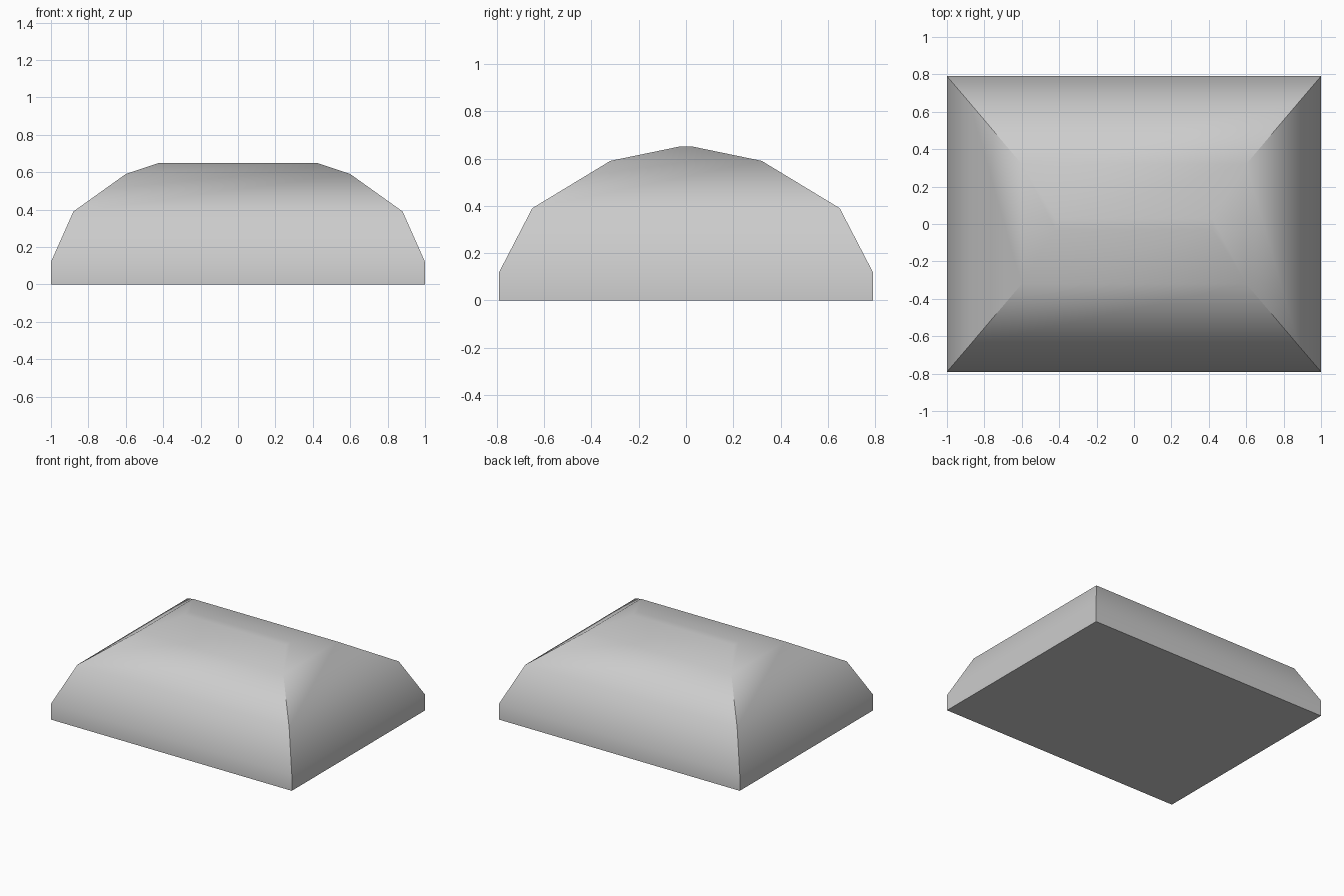
import bpy, bmesh, math

cube = bpy.data.objects.get("Cube")
if cube:
    bpy.data.objects.remove(cube, do_unlink=True)

# Single grey material
grey = bpy.data.materials.new("light grey")
grey.use_nodes = True
colour = (0.6, 0.6, 0.6, 1)
grey.diffuse_color = colour
grey.node_tree.nodes["Principled BSDF"].inputs["Base Color"].default_value = colour

# Half width, half depth and height of each rectangular ring, bottom to top
RINGS = [(1, 0.79, 0), (1, 0.79, 0.12), (0.88, 0.65, 0.39),
         (0.6, 0.32, 0.59), (0.42, 0.03, 0.65)]
CORNERS = [(-1, -1), (1, -1), (1, 1), (-1, 1)]

# Domed block lofted through the rings, closed at both ends
bm = bmesh.new()
loops = [[bm.verts.new((sx * w, sy * d, z)) for sx, sy in CORNERS] for w, d, z in RINGS]
for low, high in zip(loops, loops[1:]):
    for i in range(4):
        j = (i + 1) % 4
        bm.faces.new((low[i], low[j], high[j], high[i]))
bm.faces.new(loops[0][::-1])
bm.faces.new(loops[-1])
bmesh.ops.recalc_face_normals(bm, faces=bm.faces)

mesh = bpy.data.meshes.new("domed_block")
bm.to_mesh(mesh)
bm.free()
mesh.materials.append(grey)
block = bpy.data.objects.new("domed_block", mesh)
bpy.context.collection.objects.link(block)

# Smooth the rounded sides, keep the corner and base edges crisp
bpy.ops.object.select_all(action="DESELECT")
block.select_set(True)
bpy.context.view_layer.objects.active = block
bpy.ops.object.shade_smooth_by_angle(angle=math.radians(40))
